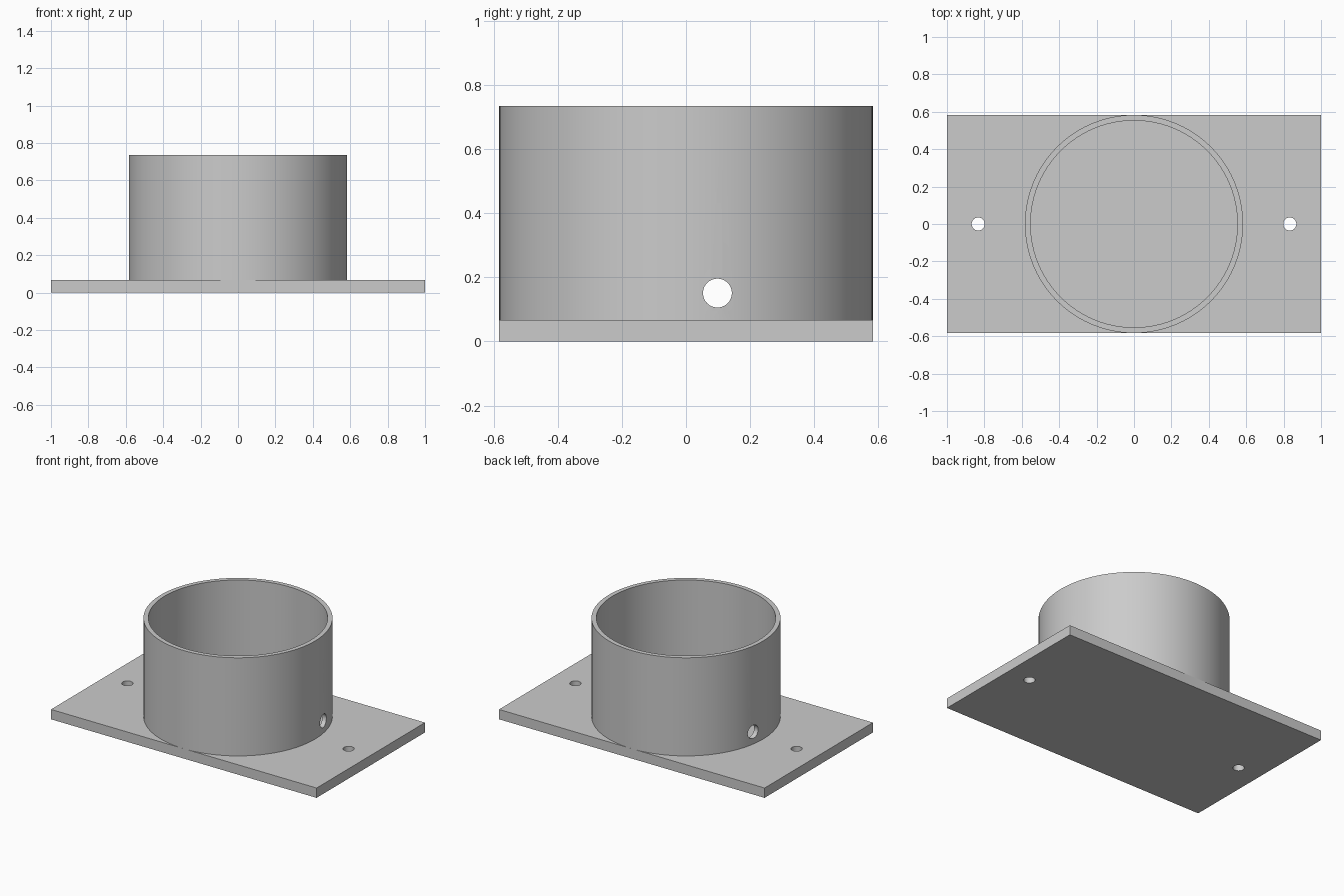
import bpy, bmesh, math
from mathutils import Matrix

if "Cube" in bpy.data.objects:
    bpy.data.objects.remove(bpy.data.objects["Cube"])

PLATE_T, HEIGHT = 0.067, 0.735
R_OUT, R_IN = 0.583, 0.553

grey = bpy.data.materials.new("light grey")
grey.diffuse_color = (0.6, 0.6, 0.6, 1)
grey.use_nodes = True
grey.node_tree.nodes["Principled BSDF"].inputs["Base Color"].default_value = grey.diffuse_color


def make_object(name, bm):
    bmesh.ops.recalc_face_normals(bm, faces=bm.faces)
    mesh = bpy.data.meshes.new(name)
    bm.to_mesh(mesh)
    bm.free()
    mesh.materials.append(grey)
    obj = bpy.data.objects.new(name, mesh)
    bpy.context.collection.objects.link(obj)
    return obj


def cylinder(name, radius, length, matrix, segments):
    bm = bmesh.new()
    bmesh.ops.create_cone(bm, cap_ends=True, segments=segments, radius1=radius,
                          radius2=radius, depth=length, matrix=matrix)
    return make_object(name, bm)


def finish(obj, cutters):
    # Cut the holes, then smooth the round walls
    bpy.context.view_layer.objects.active = obj
    obj.select_set(True)
    for cutter in cutters:
        mod = obj.modifiers.new("hole", 'BOOLEAN')
        mod.operation, mod.solver, mod.object = 'DIFFERENCE', 'EXACT', cutter
        bpy.ops.object.modifier_apply(modifier=mod.name)
        bpy.data.objects.remove(cutter)
    bpy.ops.object.shade_smooth_by_angle(angle=math.radians(30))
    obj.select_set(False)


# Base plate with a screw hole at each end
bm = bmesh.new()
bmesh.ops.create_cube(bm, size=1, matrix=Matrix.Translation((0, 0, PLATE_T / 2))
                      @ Matrix.Diagonal((2, 2 * R_OUT, PLATE_T, 1)))
plate = make_object("base_plate", bm)
finish(plate, [cylinder("screw_hole_cutter", 0.035, 0.4,
                        Matrix.Translation((x, 0, 0)), 32) for x in (-0.833, 0.833)])

# Round collar: rectangular wall section spun around z
bm = bmesh.new()
section = [bm.verts.new((r, 0, z)) for r, z in
           ((R_IN, PLATE_T), (R_OUT, PLATE_T), (R_OUT, HEIGHT), (R_IN, HEIGHT))]
edges = [bm.edges.new((section[i], section[(i + 1) % 4])) for i in range(4)]
bmesh.ops.spin(bm, geom=section + edges, cent=(0, 0, 0), axis=(0, 0, 1),
               angle=math.tau, steps=96, use_merge=True)
bmesh.ops.remove_doubles(bm, verts=bm.verts, dist=1e-5)
collar = make_object("collar", bm)

# Cross hole through both sides of the collar
finish(collar, [cylinder("cross_hole_cutter", 0.045, 2,
                         Matrix.Translation((0, 0.098, 0.151))
                         @ Matrix.Rotation(math.pi / 2, 4, 'Y'), 48)])
